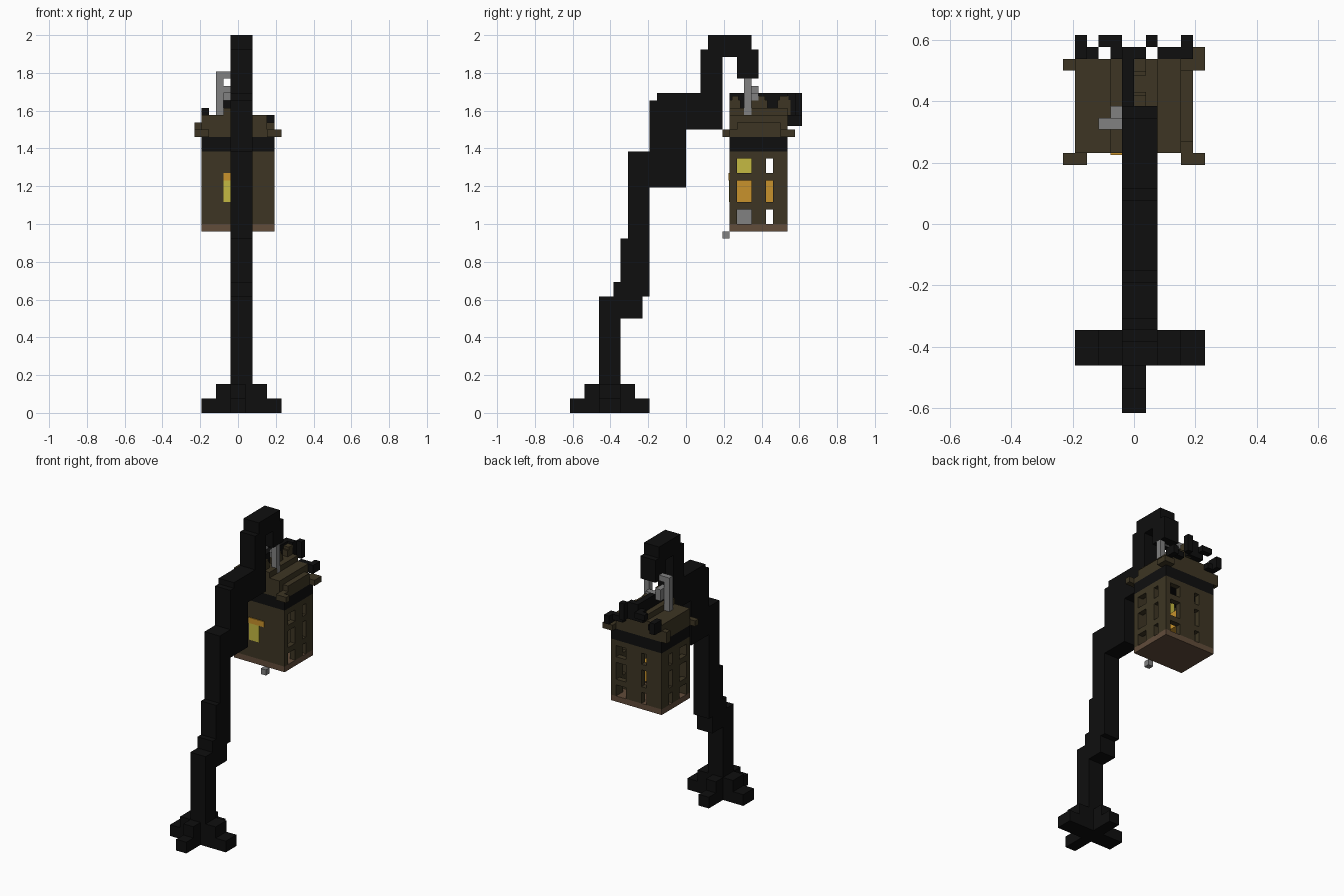
import bpy, bmesh
from mathutils import Vector

if "Cube" in bpy.data.objects:
    bpy.data.objects.remove(bpy.data.objects["Cube"], do_unlink=True)

U = 1 / 26  # size of one block


def material(name, r, g, b):
    m = bpy.data.materials.new(name)
    m.use_nodes = True
    m.diffuse_color = (r, g, b, 1)
    bsdf = m.node_tree.nodes["Principled BSDF"]
    bsdf.inputs["Base Color"].default_value = (r, g, b, 1)
    bsdf.inputs["Roughness"].default_value = 0.9
    return m


BLACK = material("black iron", 0.0045, 0.0045, 0.0045)
BROWN = material("dark wood", 0.047, 0.036, 0.017)
FLOOR = material("floor wood", 0.12, 0.072, 0.042)
GREY = material("grey metal", 0.22, 0.22, 0.22)
YELLOW = material("yellow light", 0.56, 0.49, 0.055)
ORANGE = material("orange light", 0.58, 0.29, 0.025)


def part(name, mat, boxes):
    """One object made of boxes (x0, x1, y0, y1, z0, z1) in block units."""
    bm = bmesh.new()
    for x0, x1, y0, y1, z0, z1 in boxes:
        size = Vector((x1 - x0, y1 - y0, z1 - z0))
        mid = Vector((x0 + x1, y0 + y1, z0 + z1)) / 2
        for v in bmesh.ops.create_cube(bm, size=1)["verts"]:
            v.co = (v.co * size + mid) * U
    me = bpy.data.meshes.new(name)
    bm.to_mesh(me)
    bm.free()
    me.materials.append(mat)
    ob = bpy.data.objects.new(name, me)
    bpy.context.scene.collection.objects.link(ob)
    return ob


# Stepped cross-shaped foot
part("foot", BLACK, [
    (-5, 6, -12, -9, 0, 2),
    (-1, 1, -16, -5, 0, 2),
    (-3, 4, -12, -9, 2, 4),
    (-1, 1, -14, -7, 2, 4),
])

# Leaning post and hooked arm, all three blocks wide: (y0, y1, z0, z1)
post = [(-12, -9, 0, 16), (-9, -6, 13, 16), (-10, -5, 16, 18),
        (-9, -5, 18, 24), (-8, -5, 24, 36)]
arm = [(-5, 0, 31, 43), (-4, 5, 39, 44), (2, 5, 44, 50),
       (3, 9, 50, 52), (5, 7, 49, 50), (7, 10, 46, 50)]
part("post", BLACK, [(-1, 2, *p) for p in post])
part("hook_arm", BLACK, [(-1, 2, *p) for p in arm])

# Hanging bail
part("hanging_bail", GREY, [
    (-3, -2, 8, 9, 41, 47),
    (1, 2, 8, 9, 41, 46),
    (-2, 1, 8, 9, 46, 47),
    (-2, -1, 8, 10, 44, 45),
    (-2, 1, 9, 10, 43, 44),
])

# Lantern house
LEVELS = [(26, 28), (29, 32), (33, 35)]  # window heights


def wall(start, end, windows):
    """Strips (a0, a1, z0, z1) of a wall with window columns left open."""
    strips, a = [], start
    for w0, w1 in windows:
        strips.append((a, w0, 26, 36))
        z = 26
        for z0, z1 in LEVELS + [(36, 36)]:
            if z0 > z:
                strips.append((w0, w1, z, z0))
            z = z1
        a = w1
    return strips + [(a, end, 26, 36)]


for name, x in (("left_wall", 4), ("right_wall", -5)):
    part(name, BROWN, [(x, x + 1, *s) for s in wall(6, 14, [(7, 9), (11, 12)])])
part("back_wall", BROWN, [(a, b, 13, 14, c, d)
                          for a, b, c, d in wall(-4, 4, [(-2, -1), (2, 4)])])
part("front_wall", BROWN, [(-4, 4, 6, 7, 26, 36)])
part("house_floor", FLOOR, [(-5, 5, 6, 14, 25, 26)])
part("eaves_band", BLACK, [(-5, 5, 6, 14, 36, 38)])
part("hanging_pull", GREY, [(1, 2, 5, 6, 24, 25)])

# Front window plates and lights inside
part("front_pane", YELLOW, [(-2, 0, 5.9, 6, 29, 32)])
part("front_pane_top", ORANGE, [(-2, 1, 5.85, 6, 32, 33)])
part("upper_light", YELLOW, [(-1, 1, 7, 9, 33, 35)])
part("middle_light", ORANGE, [(-1, 1, 7, 12, 29, 32)])
part("lower_lamp", GREY, [(-1, 1, 7, 9, 26, 28)])

# Stepped roof with corner ears
part("roof", BROWN, [
    (-5, 5, 6, 14, 38, 39),
    (-5, 4, 6, 14, 39, 41),
    (4, 5, 7, 13, 39, 40),
    (-2, 2, 6, 14, 41, 42),
])
part("roof_ears", BROWN, [
    (-6, -4, 5, 6, 38, 39),
    (4, 6, 5, 6, 38, 39),
    (-6, -4, 13, 14, 38, 40),
    (4, 6, 13, 15, 38, 39),
])

# Ridge with rounded humps along one side
part("ridge", BLACK, [(-1, 0, 6, 15, 41, 44)])
humps = []
for y0, y1 in ((6, 7.5), (9, 11.2), (12.6, 14.4)):
    humps += [(0, 1, y0, y1, 41, 43.1), (0, 1, y0 + 0.3, y1 - 0.3, 43.1, 43.6)]
part("ridge_humps", BROWN, humps)

# Zigzag trim at the back gable
part("gable_trim", BLACK, [
    (-5, -4, 14, 16, 40, 42),
    (-4, -3, 14, 15, 40, 41),
    (-3, -1, 15, 16, 42, 43),
    (-2, 1, 14, 15, 41, 43),
    (0, 1, 14, 15, 43, 44),
    (1, 2, 15, 16, 41, 44),
    (2, 4, 14, 15, 40, 41),
    (4, 5, 14, 16, 39.5, 41),
])
